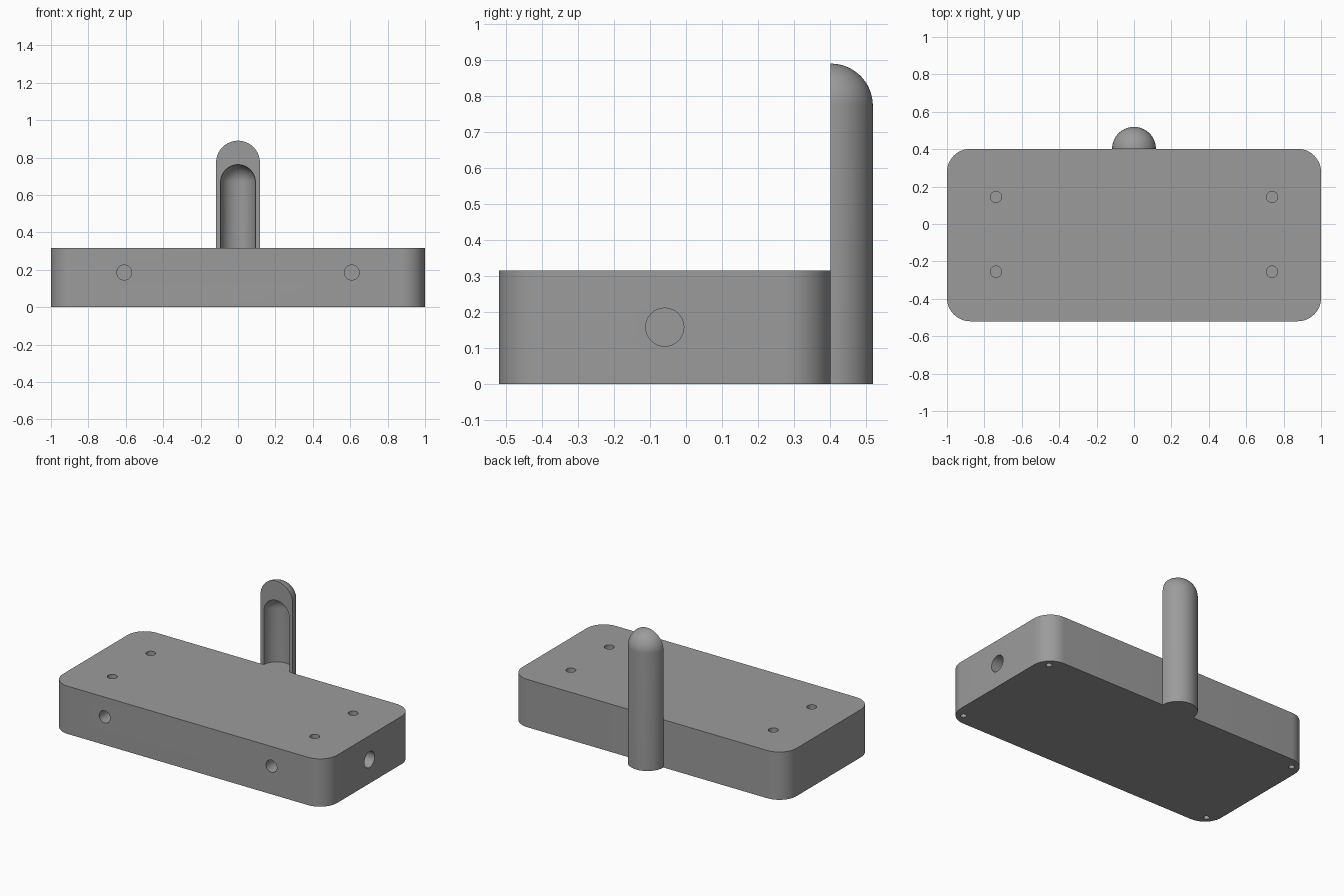
import bpy, bmesh, math
from mathutils import Matrix, Vector

if "Cube" in bpy.data.objects:
    bpy.data.objects.remove(bpy.data.objects["Cube"])

BACK, FRONT, TOP = 0.402, -0.52, 0.315   # box back, front and top
MID_Y = (BACK + FRONT) / 2
CORNER = 0.125

grey = bpy.data.materials.new("mid grey")
grey.diffuse_color = (0.33, 0.33, 0.33, 1)
grey.use_nodes = True
grey.node_tree.nodes["Principled BSDF"].inputs["Base Color"].default_value = grey.diffuse_color


def make(name, bm):
    bmesh.ops.recalc_face_normals(bm, faces=bm.faces)
    mesh = bpy.data.meshes.new(name)
    bm.to_mesh(mesh)
    bm.free()
    mesh.materials.append(grey)
    ob = bpy.data.objects.new(name, mesh)
    bpy.context.collection.objects.link(ob)
    return ob


def capsule(bm, radius, z0, z1, y, angle):
    """Round-topped post, revolved from a half profile."""
    zc = z1 - radius
    n = 16
    pts = [(0, z0), (radius, z0)]
    pts += [(radius * math.cos(i * math.pi / 2 / n), zc + radius * math.sin(i * math.pi / 2 / n))
            for i in range(n + 1)]
    vs = [bm.verts.new((x, y, z)) for x, z in pts]
    es = [bm.edges.new(p) for p in zip(vs, vs[1:])]
    bmesh.ops.spin(bm, geom=vs + es, cent=(0, y, 0), axis=(0, 0, 1),
                   angle=angle, steps=round(angle / math.pi * 32))
    bmesh.ops.remove_doubles(bm, verts=bm.verts, dist=1e-5)
    bmesh.ops.holes_fill(bm, edges=[e for e in bm.edges if e.is_boundary], sides=0)


def drill(bm, pos, axis, radius, depth):
    """Blind round hole centred on a surface point."""
    rot = Vector((0, 0, 1)).rotation_difference(Vector(axis)).to_matrix().to_4x4()
    bmesh.ops.create_cone(bm, cap_ends=True, segments=32, radius1=radius, radius2=radius,
                          depth=2 * depth, matrix=Matrix.Translation(pos) @ rot)


def cut(ob, cutter):
    mod = ob.modifiers.new("cut", "BOOLEAN")
    mod.operation, mod.solver, mod.object = "DIFFERENCE", "EXACT", cutter
    bpy.ops.object.select_all(action="DESELECT")
    ob.select_set(True)
    bpy.context.view_layer.objects.active = ob
    bpy.ops.object.modifier_apply(modifier=mod.name)
    bpy.data.objects.remove(cutter)
    bpy.ops.object.shade_smooth_by_angle(angle=math.radians(30))


# Rounded box
bm = bmesh.new()
bmesh.ops.create_cube(bm, size=1, matrix=Matrix.Translation((0, MID_Y, TOP / 2))
                      @ Matrix.Diagonal((2, BACK - FRONT, TOP, 1)))
upright = [e for e in bm.edges if abs(e.verts[0].co.z - e.verts[1].co.z) > 0.1]
bmesh.ops.bevel(bm, geom=upright, offset=CORNER, segments=12, profile=0.5, affect="EDGES")
box = make("box", bm)

# Holes: top, bottom corners, front pair and one on the right side
bm = bmesh.new()
for sx in (-1, 1):
    for sy in (-1, 1):
        drill(bm, (sx * 0.738, MID_Y + 0.004 + sy * 0.2, TOP), (0, 0, 1), 0.03, 0.1)
        drill(bm, (sx * 0.932, MID_Y + sy * 0.39, 0), (0, 0, 1), 0.018, 0.1)
    drill(bm, (sx * 0.608, FRONT, 0.185), (0, 1, 0), 0.04, 0.1)
drill(bm, (1, MID_Y, 0.158), (1, 0, 0), 0.053, 0.1)
cut(box, make("hole_cutter", bm))

# Half-round post with a domed top
bm = bmesh.new()
capsule(bm, 0.117, 0, 0.89, BACK, math.pi)
post = make("post", bm)

# Round-topped groove in the flat front of the post
bm = bmesh.new()
capsule(bm, 0.093, TOP, 0.762, BACK, 2 * math.pi)
cut(post, make("groove_cutter", bm))
